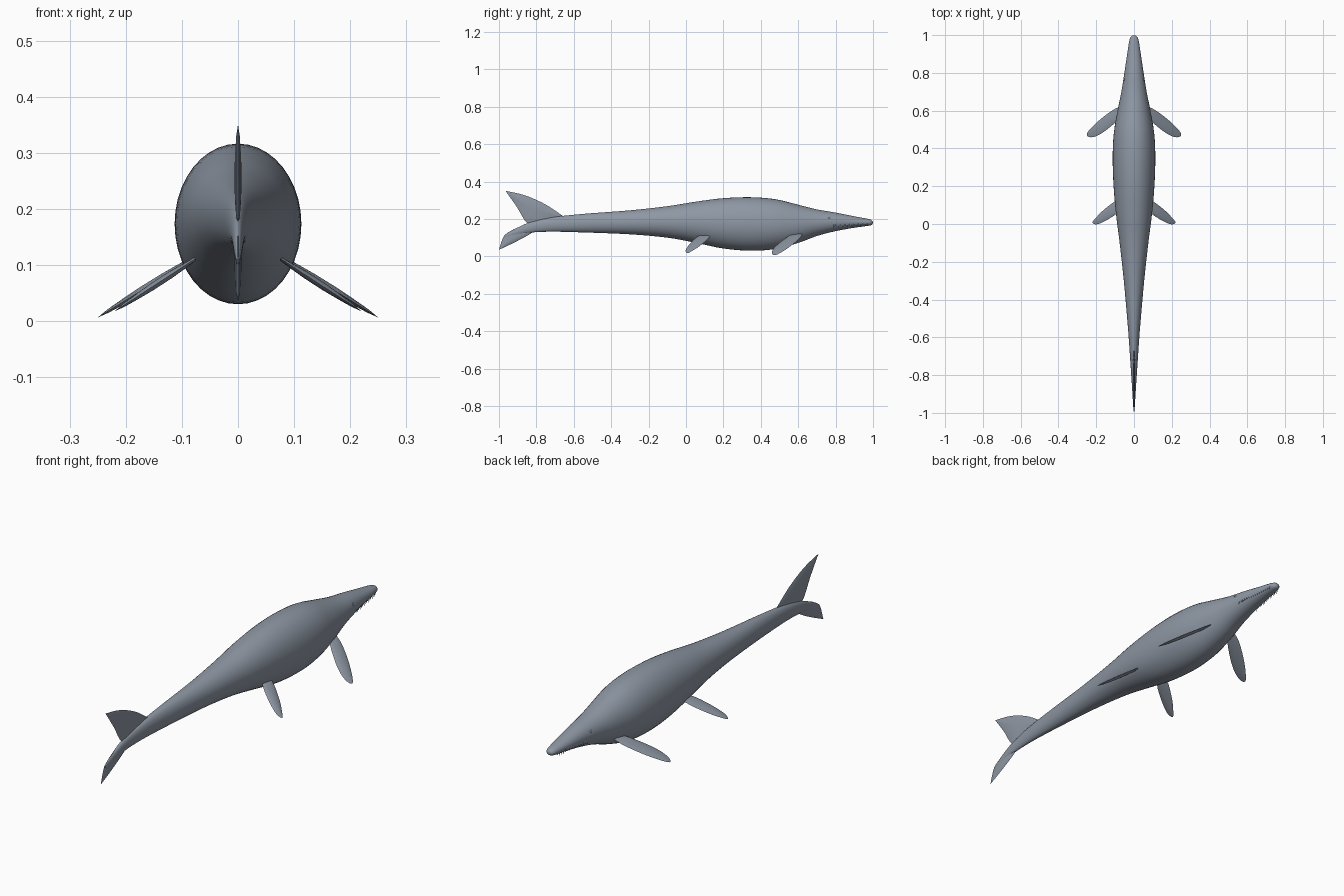
import bpy, bmesh, math
from mathutils import Vector

cube = bpy.data.objects.get("Cube")
if cube:
    bpy.data.objects.remove(cube, do_unlink=True)

skin = bpy.data.materials.new("slate grey skin")
skin.use_nodes = True
colour = (0.27, 0.31, 0.37, 1)
skin.diffuse_color = colour
skin.node_tree.nodes["Principled BSDF"].inputs["Base Color"].default_value = colour


def finish(bm, name, angle=50):
    bmesh.ops.recalc_face_normals(bm, faces=bm.faces)
    mesh = bpy.data.meshes.new(name)
    bm.to_mesh(mesh)
    bm.free()
    mesh.materials.append(skin)
    ob = bpy.data.objects.new(name, mesh)
    bpy.context.collection.objects.link(ob)
    bpy.ops.object.select_all(action='DESELECT')
    ob.select_set(True)
    bpy.context.view_layer.objects.active = ob
    bpy.ops.object.shade_smooth_by_angle(angle=math.radians(angle))
    return ob


def spline(a, b, c, d, t):
    return 0.5 * (2*b + (c - a)*t + (2*a - 5*b + 4*c - d)*t*t + (3*b - a - 3*c + d)*t**3)


def smooth_path(pts, steps, closed=False):
    pts = [Vector(p) for p in pts]
    n = len(pts)
    get = (lambda i: pts[i % n]) if closed else (lambda i: pts[max(0, min(n - 1, i))])
    out = [spline(get(i-1), get(i), get(i+1), get(i+2), k / steps)
           for i in range(n if closed else n - 1) for k in range(steps)]
    return out if closed else out + [pts[-1]]


# Body stations: (y, top z, bottom z, half width)
stations = smooth_path([
    (-.97, .112, .1, .003), (-.92, .143, .108, .007), (-.84, .18, .126, .012),
    (-.72, .208, .132, .02), (-.55, .227, .128, .032), (-.3, .246, .118, .054),
    (-.1, .268, .1, .076), (.05, .292, .073, .095), (.2, .311, .042, .108),
    (.35, .316, .03, .113), (.48, .305, .04, .107), (.6, .276, .072, .087),
    (.7, .251, .109, .067), (.8, .234, .135, .051), (.9, .214, .153, .036),
    (.965, .202, .162, .026), (.99, .195, .167, .018), (.999, .186, .176, .006)], 4)


def section(y):
    for a, b in zip(stations, stations[1:]):
        if a[0] <= y <= b[0]:
            return a.lerp(b, (y - a[0]) / (b[0] - a[0]))


def on_skin(y, z, side):
    _, top, low, half = section(y)
    h = (z - (top + low) / 2) / ((top - low) / 2)
    return Vector((side * half * math.sqrt(max(0, 1 - h*h)), y, z))


SIDES = 40
bm = bmesh.new()
rings = []
for y, top, low, half in stations:
    rings.append([bm.verts.new((half * math.cos(a), y, (top + low)/2 + (top - low)/2 * math.sin(a)))
                  for a in (math.tau * i / SIDES for i in range(SIDES))])
for r, s in zip(rings, rings[1:]):
    for i in range(SIDES):
        j = (i + 1) % SIDES
        bm.faces.new((r[i], r[j], s[j], s[i]))
bm.faces.new(rings[0])
bm.faces.new(rings[-1])
finish(bm, "body")


# Fins: an outline swollen into a thin lens along its normal
def fin(name, outline, place, normal, thick):
    bm = bmesh.new()
    n = len(outline)
    mid = sum(outline, Vector((0, 0))) / n
    rim = [bm.verts.new(place(p)) for p in outline]
    for side in (1, -1):
        prev = rim
        for scale in (.8, .5, .2):
            off = normal * side * thick * math.sqrt(1 - scale)
            ring = [bm.verts.new(place(mid.lerp(p, scale)) + off) for p in outline]
            for i in range(n):
                j = (i + 1) % n
                bm.faces.new((prev[i], prev[j], ring[j], ring[i]))
            prev = ring
        bm.faces.new(prev)
    return finish(bm, name, 60)


def upright(p):
    return Vector((0, p.x, p.y))


def edges(lead, trail):
    return smooth_path(lead, 4) + smooth_path(trail, 4)[1:-1]


fin("upper_tail_lobe",
    edges([(-.66, .217), (-.75, .277), (-.86, .326), (-.965, .35)],
          [(-.965, .35), (-.905, .265), (-.845, .175), (-.76, .17), (-.66, .217)]),
    upright, Vector((1, 0, 0)), .007)
fin("lower_tail_lobe",
    edges([(-.8, .15), (-.83, .122), (-.91, .078), (-1, .035)],
          [(-1, .035), (-.98, .096), (-.955, .125), (-.88, .16), (-.8, .15)]),
    upright, Vector((1, 0, 0)), .007)

# Paired paddles sloping outward and down
paddles = {
    "front_flipper": ([(.06, .62), (.1, .61), (.165, .565), (.22, .515), (.25, .478),
                       (.238, .46), (.2, .465), (.15, .495), (.09, .545), (.06, .58)], .118, .62),
    "rear_flipper": ([(.065, .13), (.1, .12), (.16, .075), (.2, .035), (.22, .008),
                      (.2, -.002), (.165, .01), (.12, .035), (.08, .065), (.06, .1)], .115, .65)}
for name, (pts, root, slope) in paddles.items():
    outline = smooth_path(pts, 3, closed=True)
    for label, s in (("left", 1), ("right", -1)):
        fin(f"{label}_{name}", outline,
            lambda p: Vector((s * p.x, p.y, root - slope * (p.x - .07))),
            Vector((s * slope, 0, 1)).normalized(), .007)

# Teeth along both sides of the mouth, and small eyes
TEETH = 16
for label, s in (("left", 1), ("right", -1)):
    bm = bmesh.new()
    for i in range(TEETH):
        y = .79 + .18 * i / (TEETH - 1)
        z = .17 + .007 * i / (TEETH - 1)
        gum = on_skin(y, z, s) - Vector((s * .002, 0, 0))
        tip = on_skin(y, z, s) + Vector((s * .001, 0, -.015))
        base = [bm.verts.new(gum + Vector((s * .003 * math.cos(a), .003 * math.sin(a), 0)))
                for a in (math.tau * k / 6 for k in range(6))]
        point = bm.verts.new(tip)
        bm.faces.new(base)
        for k in range(6):
            bm.faces.new((base[k], base[(k + 1) % 6], point))
    finish(bm, f"{label}_teeth", 30)

    bm = bmesh.new()
    bmesh.ops.create_uvsphere(bm, u_segments=12, v_segments=8, radius=.006)
    bmesh.ops.translate(bm, verts=bm.verts, vec=on_skin(.765, .205, s) - Vector((s * .003, 0, 0)))
    finish(bm, f"{label}_eye")
